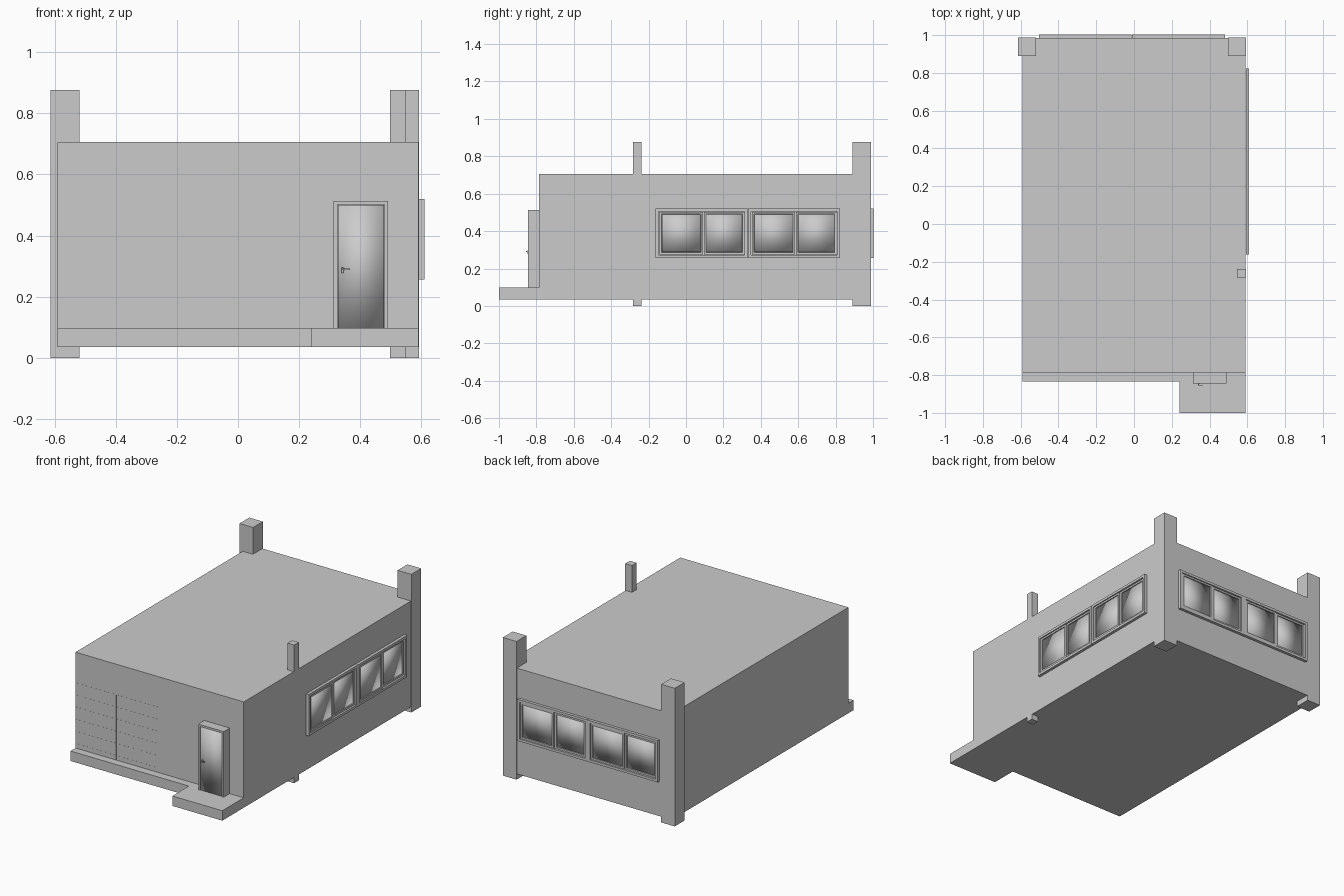
import bpy
import bmesh
from math import radians
from mathutils import Matrix, Vector

cube = bpy.data.objects.get("Cube")
if cube:
    bpy.data.objects.remove(cube)

plaster = bpy.data.materials.new("light grey plaster")
plaster.use_nodes = True
GREY = (0.6, 0.6, 0.6, 1)
plaster.diffuse_color = GREY
plaster.node_tree.nodes["Principled BSDF"].inputs["Base Color"].default_value = GREY


def build(name, boxes, place=Matrix(), smooth=False):
    """Make one object from boxes given as (low corner, high corner)."""
    bm = bmesh.new()
    for low, high in boxes:
        low, high = Vector(low), Vector(high)
        scale = Matrix.Diagonal((*(high - low), 1))
        bmesh.ops.create_cube(bm, size=1, matrix=Matrix.Translation((low + high) / 2) @ scale)
    for face in bm.faces:
        face.smooth = smooth
    mesh = bpy.data.meshes.new(name)
    bm.to_mesh(mesh)
    bm.free()
    mesh.materials.append(plaster)
    obj = bpy.data.objects.new(name, mesh)
    obj.matrix_world = place
    bpy.context.collection.objects.link(obj)
    return obj


def ring(x0, x1, z0, z1, width, depth, back=0.0):
    """Four bars of a rectangular frame that stands out towards -y."""
    return [((x0, -depth, z0), (x0 + width, back, z1)),
            ((x1 - width, -depth, z0), (x1, back, z1)),
            ((x0 + width, -depth, z0), (x1 - width, back, z0 + width)),
            ((x0 + width, -depth, z1 - width), (x1 - width, back, z1))]


# Main block, front ledge and entrance step
SIDE, FRONT, BACK = 0.59, -0.785, 0.985
FLOOR, LEDGE, ROOF = 0.035, 0.098, 0.706
build("building_block", [((-SIDE, FRONT, FLOOR), (SIDE, BACK, ROOF))])
build("front_ledge", [((-SIDE, -0.835, FLOOR), (0.24, FRONT, LEDGE))])
build("entrance_step", [((0.24, -1, FLOOR), (SIDE, FRONT, LEDGE))])

# Columns
TOP = 0.876
build("back_right_column", [((-0.613, 0.89, 0), (-0.518, 0.988, TOP))])
build("back_left_column", [((0.497, 0.89, 0), (0.593, 0.988, TOP))])
build("side_post", [((0.546, -0.284, 0), (0.593, -0.238, TOP))])


# Sliding windows: each has an outer frame, two sashes and two panes
def window(name, place):
    w, z0, z1 = 0.492, 0.256, 0.52
    build(name + "_frame", ring(0, w, z0, z1, 0.016, 0.018), place)
    sashes = (("outer", 0.020, 0.252, 0.013), ("inner", 0.257, 0.474, 0.009))
    for label, x0, x1, depth in sashes:
        build(f"{name}_{label}_sash", ring(x0, x1, z0 + 0.018, z1 - 0.018, 0.011, depth), place)
        pane = ((x0 + 0.013, -depth + 0.004, z0 + 0.031), (x1 - 0.013, 0, z1 - 0.031))
        build(f"{name}_{label}_pane", [pane], place, smooth=True)


for i in range(2):
    shift = Matrix.Translation((i * 0.494, 0, 0))
    side = Matrix.Translation((SIDE + 0.002, -0.162, 0)) @ Matrix.Rotation(radians(90), 4, "Z")
    rear = Matrix.Translation((0.482, BACK, 0)) @ Matrix.Rotation(radians(180), 4, "Z")
    window(f"side_window_{i + 1}", side @ shift)
    window(f"back_window_{i + 1}", rear @ shift)

# Nearly flush lattice on the front wall
lattice = [((x, FRONT - 0.001, LEDGE), (x + 0.004, FRONT, 0.51)) for x in (-0.545, -0.308, -0.152)]
lattice += [((-SIDE, FRONT - 0.0006, z), (0, FRONT, z + 0.003))
            for z in (0.125 + 0.077 * k for k in range(6))]
build("front_lattice", lattice)

# Door with frame, leaf and lever handle
DOOR = -0.845
build("door_frame", [((0.313, DOOR, LEDGE), (0.325, FRONT, 0.514)),
                     ((0.479, DOOR, LEDGE), (0.491, FRONT, 0.514)),
                     ((0.325, DOOR, 0.502), (0.479, FRONT, 0.514))])
build("door_leaf", [((0.327, DOOR + 0.004, LEDGE), (0.478, FRONT, 0.500))], smooth=True)
build("door_handle", [((0.338, DOOR - 0.002, 0.278), (0.346, DOOR + 0.006, 0.295)),
                      ((0.340, DOOR - 0.010, 0.288), (0.345, DOOR, 0.293)),
                      ((0.340, DOOR - 0.011, 0.288), (0.366, DOOR - 0.007, 0.293))])
